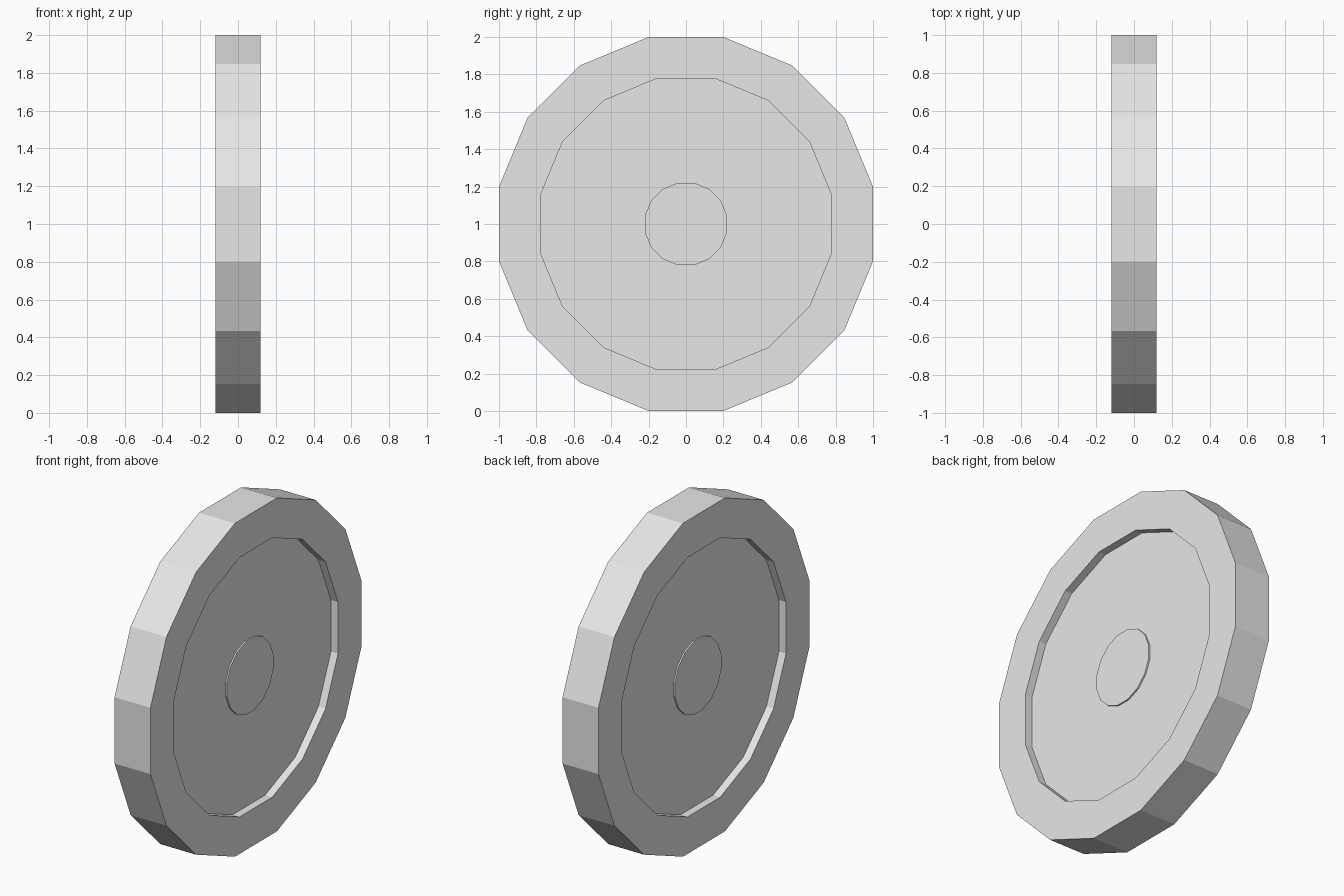
import bpy, bmesh, math

if "Cube" in bpy.data.objects:
    bpy.data.objects.remove(bpy.data.objects["Cube"])

SIDES = 16
CENTRE_Z = 1.0
HALF_W = 0.119      # half width of the rim
DISC_X = 0.072      # recessed disc face
HUB_X = 0.081       # slightly raised hub face

mat = bpy.data.materials.new("light_grey")
mat.diffuse_color = (0.8, 0.8, 0.8, 1)
mat.use_nodes = True
mat.node_tree.nodes["Principled BSDF"].inputs["Base Color"].default_value = mat.diffuse_color


def lathe(name, profiles, caps=False):
    """Spin (x, apothem) profiles around the x axis; flat-sided, outward facing."""
    bm = bmesh.new()
    for profile in profiles:
        rings = []
        for x, apothem in profile:
            r = apothem / math.cos(math.pi / SIDES)
            angles = [2 * math.pi * (k + 0.5) / SIDES for k in range(SIDES)]
            rings.append([bm.verts.new((x, r * math.cos(a), r * math.sin(a))) for a in angles])
        for a, b in zip(rings, rings[1:]):
            for k in range(SIDES):
                n = (k + 1) % SIDES
                bm.faces.new((a[k], b[k], b[n], a[n]))
        if caps:
            # close the end furthest from the middle
            if profile[0][0] > 0:
                bm.faces.new(rings[0])
            else:
                bm.faces.new(rings[-1][::-1])
    mesh = bpy.data.meshes.new(name)
    bm.to_mesh(mesh)
    bm.free()
    mesh.materials.append(mat)
    obj = bpy.data.objects.new(name, mesh)
    obj.location.z = CENTRE_Z
    bpy.context.collection.objects.link(obj)
    return obj


def mirrored(profile):
    return [(-x, r) for x, r in reversed(profile)]


# Outer rim with its inner walls on both sides
half = [(DISC_X, 0.778), (HALF_W, 0.778), (HALF_W, 1.0)]
lathe("rim", [half + mirrored(half)])

# Recessed disc faces on both sides
disc = [(DISC_X, 0.22), (DISC_X, 0.778)]
lathe("disc", [disc, mirrored(disc)])

# Raised hub caps on both sides
hub = [(HUB_X, 0.22), (DISC_X, 0.22)]
lathe("hub", [hub, mirrored(hub)], caps=True)
